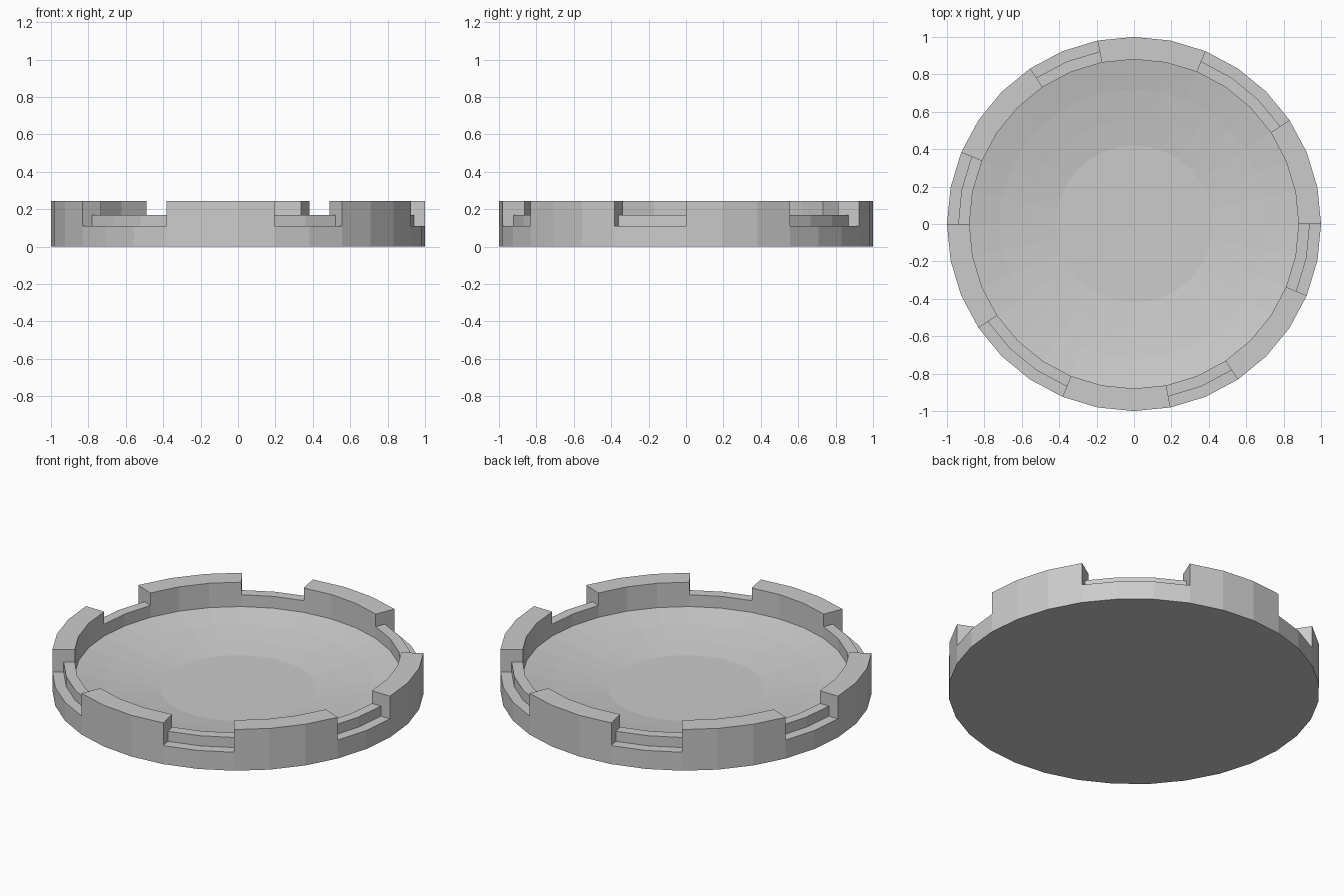
import bpy, bmesh
from math import cos, sin, pi

if "Cube" in bpy.data.objects:
    bpy.data.objects.remove(bpy.data.objects["Cube"])

SIDES = 32
R_OUT, R_STEP, R_IN = 1.0, 0.94, 0.88
Z_TOP, Z_LEDGE, Z_STEP = 0.245, 0.17, 0.11

# Notched segments: (first segment, count), repeated on the opposite side
notched = set()
for start, count in ((3, 3), (9, 2), (14, 2)):
    for i in range(count):
        notched |= {start + i, start + i + SIDES // 2}

# Radial profiles (radius, height)
bowl = [(R_IN, Z_LEDGE), (R_IN, 0.10), (0.72, 0.068), (0.56, 0.044), (0.42, 0.026)]
wall = [(0, 0), (R_OUT, 0), (R_OUT, Z_STEP)]
full = wall + [(R_OUT, Z_TOP), (R_IN, Z_TOP)] + bowl + [(0, 0.024)]
cut = wall + [(R_STEP, Z_STEP), (R_STEP, Z_LEDGE)] + bowl + [(0, 0.024)]
end_cap = [(R_OUT, Z_STEP), (R_OUT, Z_TOP), (R_IN, Z_TOP),
           (R_IN, Z_LEDGE), (R_STEP, Z_LEDGE), (R_STEP, Z_STEP)]

bm = bmesh.new()


def point(rz, seg):
    a = 2 * pi * seg / SIDES
    return bm.verts.new((rz[0] * cos(a), rz[0] * sin(a), rz[1]))


for s in range(SIDES):
    # Swept wedge of the dish
    prof = cut if s in notched else full
    for a, b in zip(prof, prof[1:]):
        vs = [point(a, s)] if a[0] == 0 else [point(a, s), point(a, s + 1)]
        vs += [point(b, s)] if b[0] == 0 else [point(b, s + 1), point(b, s)]
        bm.faces.new(vs)
    # Wall at each notch end
    if (s in notched) != ((s - 1) % SIDES in notched):
        bm.faces.new([point(p, s) for p in end_cap])

bmesh.ops.remove_doubles(bm, verts=bm.verts, dist=1e-4)
bmesh.ops.recalc_face_normals(bm, faces=bm.faces)

mesh = bpy.data.meshes.new("notched_dish")
bm.to_mesh(mesh)
bm.free()
bpy.context.collection.objects.link(bpy.data.objects.new("notched_dish", mesh))
